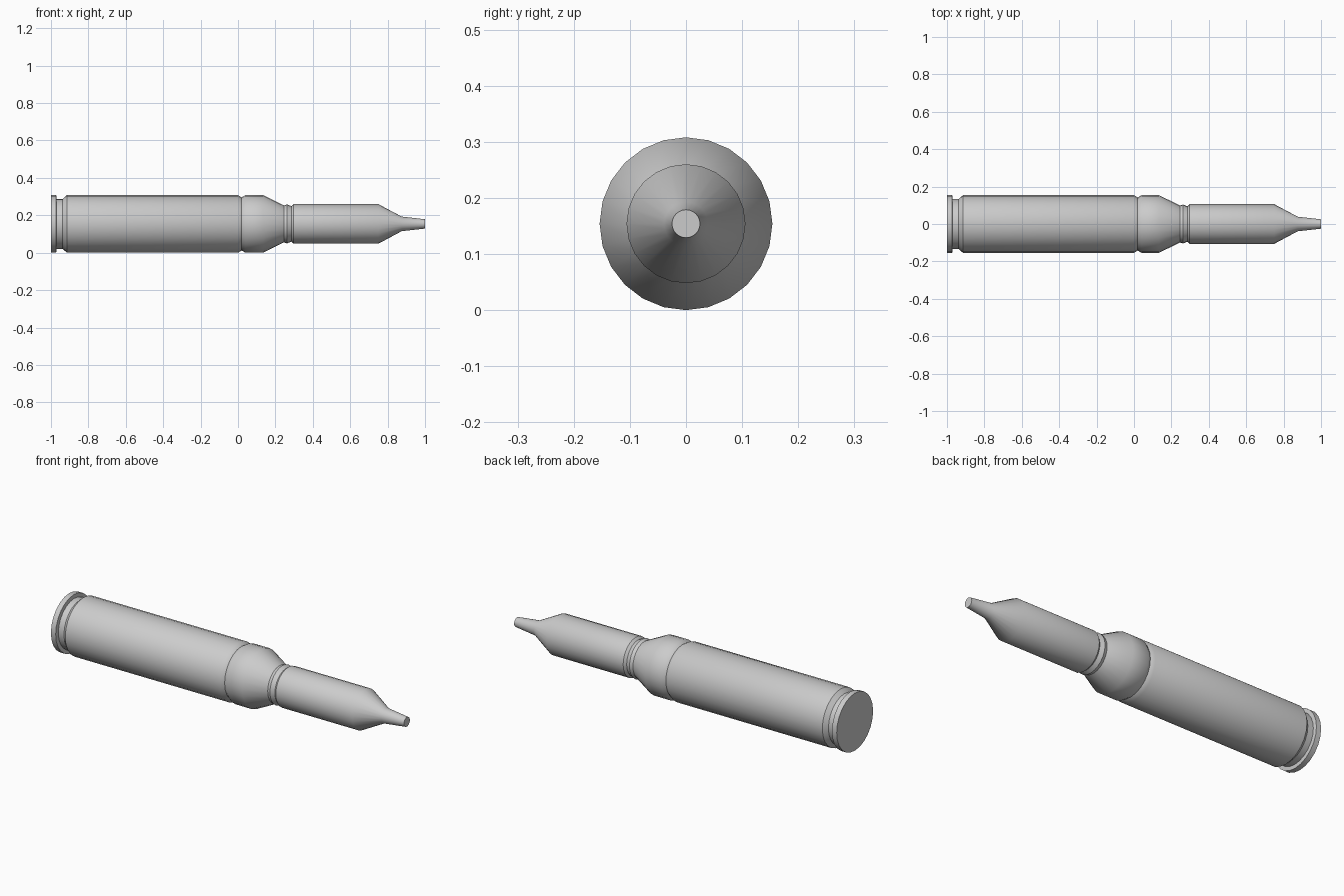
import bpy, bmesh
from math import cos, sin, pi, radians

if "Cube" in bpy.data.objects:
    bpy.data.objects.remove(bpy.data.objects["Cube"])

SIDES = 24
AXIS_Z = 0.154


def lathe(name, profile, cap_start=False, cap_end=False):
    """Revolve (x, radius) points about the long axis."""
    bm = bmesh.new()
    rings = []
    for x, r in profile:
        rings.append([bm.verts.new((x, r * cos(2 * pi * i / SIDES),
                                    AXIS_Z + r * sin(2 * pi * i / SIDES)))
                      for i in range(SIDES)])
    for a, b in zip(rings, rings[1:]):
        for i in range(SIDES):
            j = (i + 1) % SIDES
            bm.faces.new((a[i], b[i], b[j], a[j]))
    if cap_start:
        bm.faces.new(rings[0])
    if cap_end:
        bm.faces.new(rings[-1][::-1])
    bmesh.ops.recalc_face_normals(bm, faces=bm.faces)
    # an open shell needs its outward direction checked
    bm.normal_update()
    f = max(bm.faces, key=lambda f: f.calc_area() if len(f.verts) == 4 else 0)
    c = f.calc_center_median()
    if f.normal.y * c.y + f.normal.z * (c.z - AXIS_Z) < 0:
        bmesh.ops.reverse_faces(bm, faces=bm.faces)
    mesh = bpy.data.meshes.new(name)
    bm.to_mesh(mesh)
    bm.free()
    obj = bpy.data.objects.new(name, mesh)
    bpy.context.collection.objects.link(obj)
    bpy.context.view_layer.objects.active = obj
    bpy.ops.object.select_all(action='DESELECT')
    obj.select_set(True)
    bpy.ops.object.shade_smooth_by_angle(angle=radians(32))
    return obj


# Case: rim, extraction groove, body, crimp ring, shoulder and neck
lathe("case", [
    (-1.0, 0.154), (-0.972, 0.154), (-0.97, 0.134), (-0.937, 0.134),
    (-0.915, 0.154), (0.0, 0.154), (0.02, 0.142), (0.04, 0.154),
    (0.134, 0.154), (0.245, 0.099), (0.262, 0.104), (0.285, 0.095),
], cap_start=True)

# Projectile: straight body, tapering nose and flat-ended tip
lathe("projectile", [
    (0.285, 0.095), (0.298, 0.106), (0.75, 0.106),
    (0.875, 0.039), (1.0, 0.025),
], cap_end=True)
